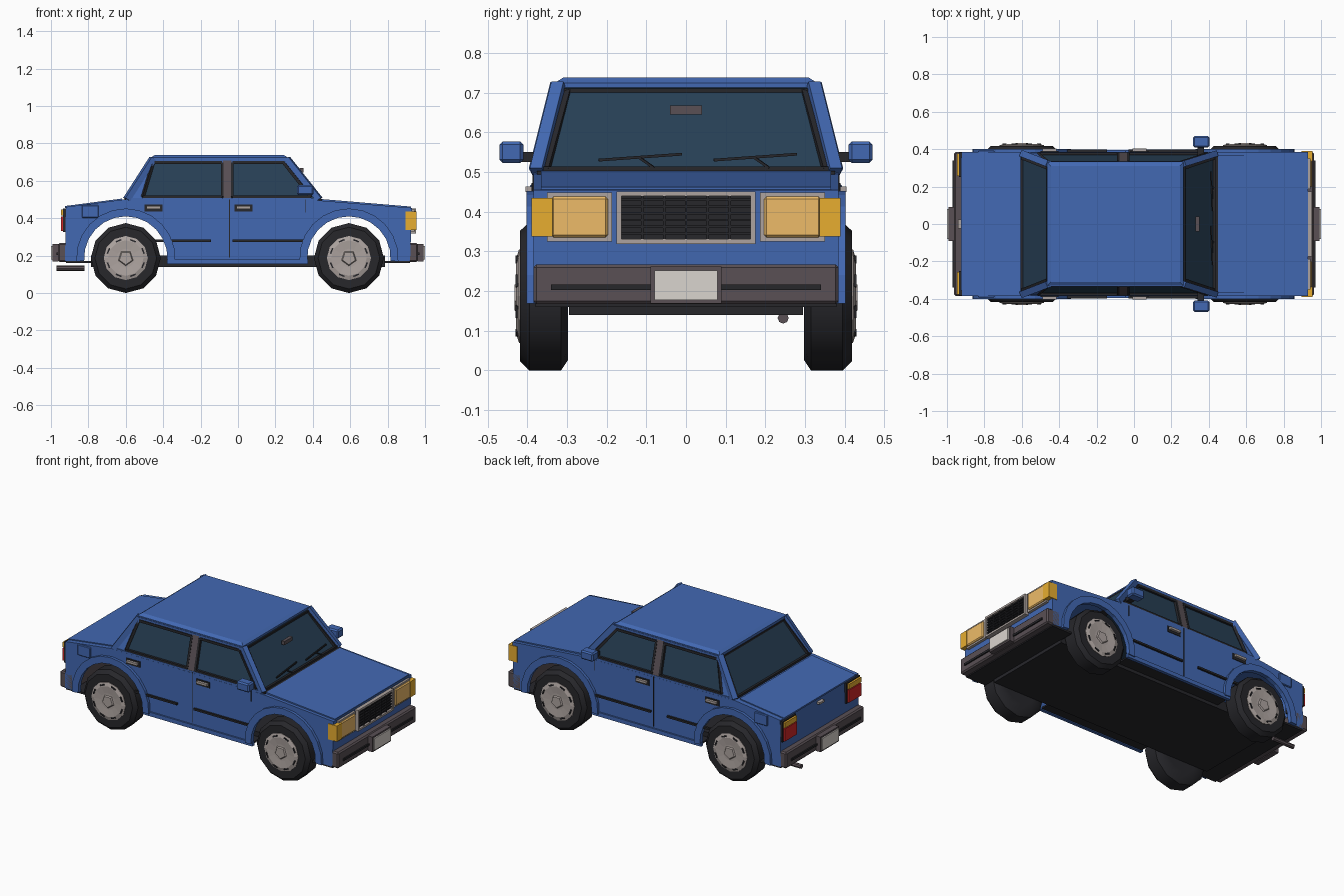
import bpy, math
from mathutils import Vector

if "Cube" in bpy.data.objects:
    bpy.data.objects.remove(bpy.data.objects["Cube"])


def mat(name, r, g, b):
    m = bpy.data.materials.new(name)
    m.diffuse_color = (r, g, b, 1)
    m.use_nodes = True
    m.node_tree.nodes["Principled BSDF"].inputs["Base Color"].default_value = m.diffuse_color
    return m


BLUE = mat("blue paint", 0.055, 0.14, 0.45)
DARK = mat("black rubber", 0.02, 0.02, 0.024)
GLASS = mat("dark glass", 0.02, 0.05, 0.09)
BUMP = mat("bumper plastic", 0.10, 0.08, 0.09)
SILVER = mat("silver", 0.42, 0.37, 0.35)
PLATE = mat("plate", 0.70, 0.66, 0.62)
GOLD = mat("lamp", 0.85, 0.50, 0.14)
AMBER = mat("amber", 0.80, 0.42, 0.03)
RED = mat("red", 0.65, 0.02, 0.02)


def mesh(name, verts, faces, m, mirror=False, bevel=0, smooth=0):
    me = bpy.data.meshes.new(name)
    me.from_pydata([tuple(v) for v in verts], [], faces)
    me.materials.append(m)
    ob = bpy.data.objects.new(name, me)
    bpy.context.collection.objects.link(ob)
    if smooth:
        bpy.ops.object.select_all(action='DESELECT')
        ob.select_set(True)
        bpy.context.view_layer.objects.active = ob
        bpy.ops.object.shade_smooth_by_angle(angle=math.radians(smooth))
    if bevel:
        b = ob.modifiers.new("bevel", 'BEVEL')
        b.width, b.segments = bevel, 1
    if mirror:
        mod = ob.modifiers.new("mirror", 'MIRROR')
        mod.use_axis = (False, True, False)
        mod.use_mirror_merge = False
    return ob


def loft(name, rings, m, **k):
    # closed rings of equal length, capped at both ends
    n = len(rings[0])
    faces = [(r * n + i, r * n + (i + 1) % n, (r + 1) * n + (i + 1) % n, (r + 1) * n + i)
             for r in range(len(rings) - 1) for i in range(n)]
    faces += [tuple(range(n))[::-1], tuple(range((len(rings) - 1) * n, len(rings) * n))]
    return mesh(name, [v for r in rings for v in r], faces, m, **k)


def rect(x0, x1, y0, y1, z):
    return [(x0, y0, z), (x1, y0, z), (x1, y1, z), (x0, y1, z)]


def box(name, x0, x1, y0, y1, z0, z1, m, **k):
    return loft(name, [rect(x0, x1, y0, y1, z0), rect(x0, x1, y0, y1, z1)], m, **k)


def prism(name, pts, y0, y1, m, **k):
    return loft(name, [[(x, y, z) for x, z in pts] for y in (y0, y1)], m, **k)


def beam(name, p, q, w, h, m, **k):
    p, q = Vector(p), Vector(q)
    rot = (q - p).to_track_quat('Z', 'Y')
    prof = [rot @ Vector((a * w / 2, b * h / 2, 0)) for a, b in ((-1, -1), (1, -1), (1, 1), (-1, 1))]
    return loft(name, [[p + v for v in prof], [q + v for v in prof]], m, **k)


def arc(cx, r, a0, a1, n=12):
    return [(cx + r * math.cos(math.radians(a0 + (a1 - a0) * i / n)),
             0.187 + r * math.sin(math.radians(a0 + (a1 - a0) * i / n))) for i in range(n + 1)]


WX = {"rear": -0.60, "front": 0.593}

# body shell: side panels with wheel arches, joined across the top and ends, open below
top = [(0.92, 0.17), (0.93, 0.455), (0.43, 0.495), (-0.61, 0.50), (-0.92, 0.46), (-0.925, 0.17)]
prof = top + arc(WX["rear"], 0.225, 184, -4) + arc(WX["front"], 0.225, 184, -4)
n = len(prof)
verts = [(x, s * 0.385, z) for s in (-1, 1) for x, z in prof]
faces = [tuple(range(n)), tuple(range(n, 2 * n))[::-1]]
faces += [(i + 1, i, n + i, n + i + 1) for i in range(len(top) - 1)]
mesh("body_shell", verts, faces, BLUE)

# hood, trunk lid and seams
prism("hood", [(0.45, 0.49), (0.925, 0.452), (0.925, 0.462), (0.45, 0.502)], -0.365, 0.365, BLUE)
prism("trunk_lid", [(-0.62, 0.495), (-0.925, 0.455), (-0.925, 0.465), (-0.62, 0.505)], -0.355, 0.355, BLUE)
box("cowl", 0.40, 0.45, -0.375, 0.375, 0.485, 0.502, DARK)
for x in (-0.045, 0.36):
    box("door_seam", x - 0.002, x + 0.002, 0.38, 0.387, 0.43 if x > 0 else 0.19, 0.50, DARK, mirror=True)

# underside
box("chassis", -0.785, 0.785, -0.295, 0.295, 0.14, 0.20, DARK)
box("floor", -0.37, 0.365, -0.38, 0.38, 0.16, 0.17, DARK)
box("sill", -0.38, 0.375, 0.375, 0.395, 0.155, 0.18, BLUE, mirror=True)
box("front_undertray", 0.78, 0.92, -0.38, 0.38, 0.16, 0.172, DARK)
box("rear_undertray", -0.92, -0.78, -0.38, 0.38, 0.16, 0.172, DARK)
loft("exhaust_pipe", [[(x, 0.245 + 0.014 * math.cos(a * math.pi / 4), 0.132 + 0.014 * math.sin(a * math.pi / 4))
                       for a in range(8)] for x in (-0.97, -0.82)], BUMP)

# wheels and arch flares
for end, cx in WX.items():
    prism(end + "_arch_flare", arc(cx, 0.265, -4, 184) + arc(cx, 0.223, 184, -4), 0.375, 0.402, BLUE, mirror=True)

    def ring(y, r, sides=12, turn=0.0):
        return [(cx + r * math.sin(2 * math.pi * (i + turn) / sides), y,
                 0.187 - r * math.cos(2 * math.pi * (i + turn) / sides)) for i in range(sides)]
    loft(end + "_tyre", [ring(0.297, 0.11), ring(0.297, 0.160), ring(0.315, 0.187), ring(0.395, 0.187),
                         ring(0.418, 0.165), ring(0.418, 0.115)], DARK, mirror=True, smooth=35)
    loft(end + "_hubcap", [ring(0.405, 0.118), ring(0.421, 0.118), ring(0.428, 0.095), ring(0.424, 0.05)],
         SILVER, mirror=True)
    loft(end + "_hub_centre", [ring(0.42, 0.045, 5), ring(0.432, 0.036, 5)], SILVER, mirror=True)
    for i in range(8):
        a = math.pi * (i + 0.5) / 4
        c = Vector((cx + 0.1 * math.cos(a), 0.426, 0.187 + 0.1 * math.sin(a)))
        t = Vector((-math.sin(a), 0, math.cos(a))) * 0.016
        beam(end + "_hub_slot", c - t, c + t, 0.008, 0.008, DARK, mirror=True)

# cabin glass and roof
loft("cabin_glass", [rect(-0.60, 0.43, -0.372, 0.372, 0.495), rect(-0.455, 0.26, -0.316, 0.316, 0.72)], GLASS)
loft("roof", [rect(-0.465, 0.265, -0.33, 0.33, 0.708), rect(-0.465, 0.265, -0.33, 0.33, 0.725),
              rect(-0.445, 0.245, -0.31, 0.31, 0.738)], BLUE)


def side(x, z, out=0.0):
    return (x, 0.376 - (z - 0.495) * 0.249 + out, z)


# pillars and window frames
beam("front_pillar", side(0.435, 0.50), side(0.262, 0.718), 0.032, 0.032, BLUE, mirror=True)
beam("rear_pillar", side(-0.595, 0.50), side(-0.455, 0.718), 0.036, 0.032, BLUE, mirror=True)
loft("rear_quarter", [[side(x, z, o) for x, z in ((-0.60, 0.50), (-0.515, 0.50), (-0.455, 0.71), (-0.465, 0.71))]
                      for o in (-0.01, 0.006)], BLUE, mirror=True)
beam("centre_pillar", side(-0.057, 0.50), side(-0.057, 0.715), 0.045, 0.02, BUMP, mirror=True)
windows = {"rear_window": [(-0.51, 0.513), (-0.455, 0.697), (-0.085, 0.697), (-0.085, 0.513)],
           "front_window": [(-0.03, 0.513), (-0.03, 0.697), (0.245, 0.697), (0.39, 0.513)]}
for nm, pts in windows.items():
    for a, b in zip(pts, pts[1:] + pts[:1]):
        beam(nm + "_frame", side(*a, 0.004), side(*b, 0.004), 0.014, 0.016, DARK, mirror=True)
beam("belt_rail", side(-0.60, 0.502), side(0.43, 0.502), 0.02, 0.014, BLUE, mirror=True)
beam("roof_rail", side(-0.46, 0.708), side(0.26, 0.708), 0.02, 0.02, BLUE, mirror=True)
for nm, xb, xt in (("windscreen", 0.43, 0.268), ("rear_screen", -0.60, -0.462)):
    beam(nm + "_top_seal", (xt, -0.31, 0.703), (xt, 0.31, 0.703), 0.014, 0.014, DARK)
    beam(nm + "_bottom_seal", (xb, -0.36, 0.507), (xb, 0.36, 0.507), 0.014, 0.014, DARK)
    beam(nm + "_side_seal", (xb, 0.352, 0.505), (xt, 0.297, 0.705), 0.014, 0.014, DARK, mirror=True)

# wipers and mirrors
for y in (-0.22, 0.07):
    beam("wiper_blade", (0.42, y, 0.53), (0.412, y + 0.21, 0.545), 0.007, 0.007, DARK)
    beam("wiper_arm", (0.435, y + 0.14, 0.51), (0.415, y + 0.10, 0.538), 0.006, 0.006, DARK)
box("inner_mirror", 0.33, 0.35, -0.04, 0.04, 0.645, 0.668, BUMP)
box("mirror_stalk", 0.34, 0.375, 0.365, 0.415, 0.525, 0.55, DARK, mirror=True)
box("wing_mirror", 0.315, 0.403, 0.41, 0.47, 0.523, 0.577, BLUE, mirror=True, bevel=0.008)

# side trim, handles and rear panels
box("rear_door_trim", -0.44, -0.145, 0.383, 0.397, 0.274, 0.286, DARK, mirror=True)
box("front_door_trim", -0.03, 0.355, 0.383, 0.397, 0.274, 0.286, DARK, mirror=True)
for x in (-0.5, -0.018):
    box("handle_recess", x, x + 0.095, 0.383, 0.389, 0.435, 0.472, DARK, mirror=True)
    box("door_handle", x + 0.01, x + 0.085, 0.388, 0.404, 0.45, 0.464, SILVER, mirror=True)
box("side_panel", -0.835, -0.745, 0.38, 0.393, 0.402, 0.47, BLUE, mirror=True, bevel=0.004)

# bumpers and plates
for s, nm in ((1, "front"), (-1, "rear")):
    x0, x1 = sorted((s * 0.87, s * 0.962))
    box(nm + "_bumper", x0, x1, -0.385, 0.385, 0.167, 0.267, BUMP, bevel=0.008)
    x0, x1 = sorted((s * 0.955, s * 0.97))
    box(nm + "_bumper_strip", x0, x1, -0.34, 0.34, 0.203, 0.216, DARK)
    x0, x1 = sorted((s * 0.985, s * 1.0))
    box(nm + "_plate", x0, x1, -0.08, 0.08, 0.178, 0.252, PLATE)
    x0, x1 = sorted((s * 0.96, s * 0.992))
    box(nm + "_plate_holder", x0, x1, -0.09, 0.09, 0.168, 0.262, BUMP)

# front lamps and grille
box("headlamp_frame", 0.92, 0.943, 0.187, 0.35, 0.325, 0.448, SILVER, mirror=True)
box("headlamp", 0.93, 0.953, 0.197, 0.34, 0.335, 0.438, GOLD, mirror=True, bevel=0.006)
box("turn_signal", 0.895, 0.955, 0.336, 0.389, 0.337, 0.435, AMBER, mirror=True)
box("grille_back", 0.92, 0.94, -0.165, 0.165, 0.33, 0.44, DARK)
for z in (0.325, 0.445):
    box("grille_frame", 0.92, 0.953, -0.175, 0.175, z - 0.006, z + 0.006, SILVER)
box("grille_frame_side", 0.92, 0.953, 0.163, 0.175, 0.32, 0.45, SILVER, mirror=True)
for i in range(6):
    box("grille_bar", 0.935, 0.948, -0.163, 0.163, 0.342 + i * 0.017, 0.348 + i * 0.017, DARK)
for i in range(5):
    y = -0.11 + i * 0.055
    box("grille_upright", 0.935, 0.95, y - 0.003, y + 0.003, 0.33, 0.44, DARK)

# tail lamps and trunk lock
box("tail_lamp_frame", -0.935, -0.91, 0.25, 0.382, 0.325, 0.453, DARK, mirror=True)
box("tail_lamp", -0.947, -0.92, 0.257, 0.376, 0.332, 0.41, RED, mirror=True)
box("tail_signal", -0.947, -0.92, 0.257, 0.376, 0.415, 0.447, AMBER, mirror=True)
box("trunk_lock", -0.94, -0.915, -0.025, 0.025, 0.425, 0.438, SILVER)
